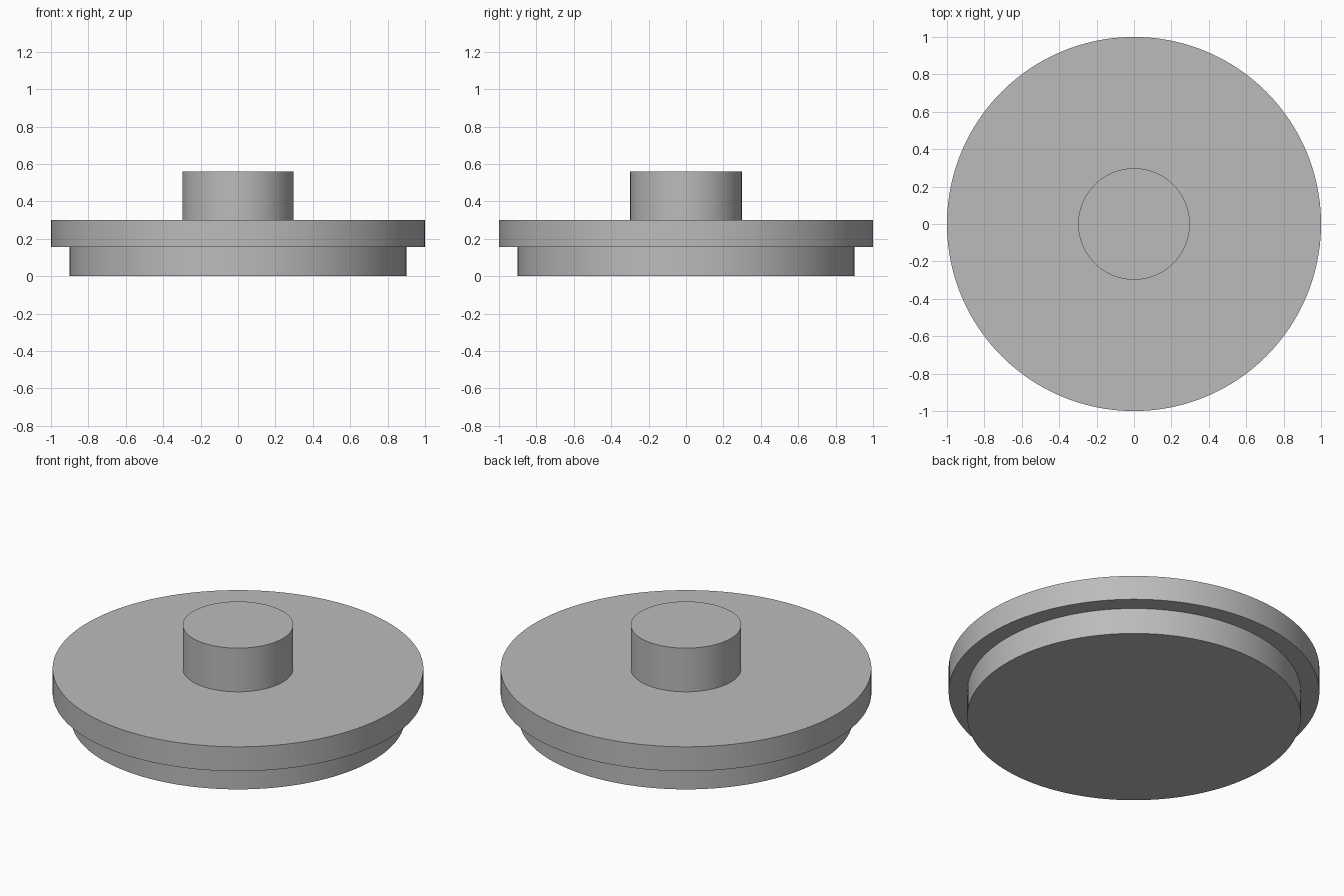
import bpy
import math

SEGMENTS = 160

cube = bpy.data.objects.get("Cube")
if cube:
    bpy.data.objects.remove(cube, do_unlink=True)

# Single plain grey material
grey = bpy.data.materials.new("plain_grey")
grey.use_nodes = True
colour = (0.5, 0.5, 0.5, 1.0)
grey.diffuse_color = colour
grey.node_tree.nodes["Principled BSDF"].inputs["Base Color"].default_value = colour


def disc(name, radius, bottom, top):
    """Solid upright cylinder with smooth sides and sharp rims."""
    bpy.ops.mesh.primitive_cylinder_add(
        vertices=SEGMENTS, radius=radius, depth=top - bottom,
        location=(0, 0, (bottom + top) / 2))
    part = bpy.context.object
    part.name = name
    part.data.materials.append(grey)
    bpy.ops.object.shade_smooth_by_angle(angle=math.radians(30))
    return part


# Lower plug, wide flange and central grip
plug = disc("lower_plug", 0.9, 0.0, 0.155)
flange = disc("flange", 1.0, 0.155, 0.30)
knob = disc("knob", 0.298, 0.30, 0.56)
